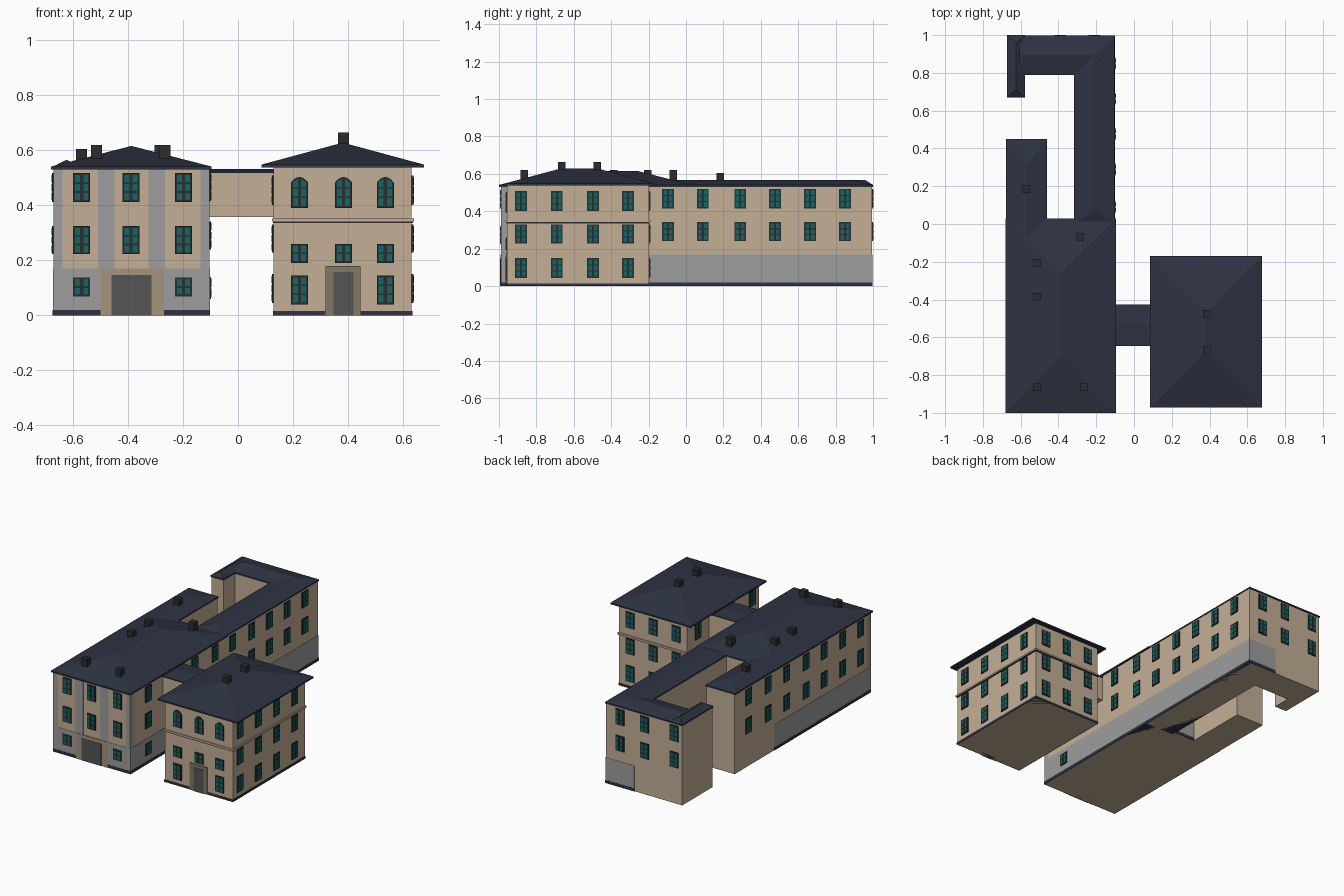
import bpy, bmesh
from mathutils import Vector

if "Cube" in bpy.data.objects:
    bpy.data.objects.remove(bpy.data.objects["Cube"])


def mat(name, r, g, b):
    m = bpy.data.materials.new(name)
    m.diffuse_color = (r, g, b, 1)
    m.use_nodes = True
    m.node_tree.nodes["Principled BSDF"].inputs["Base Color"].default_value = m.diffuse_color
    return m


WALL = mat("plaster", .55, .43, .30)
ROOF = mat("slate", .027, .033, .055)
GREY = mat("grey_render", .34, .34, .34)
DARK = mat("frame_dark", .025, .025, .027)
GLASS = mat("glass", .005, .14, .14)
DOOR = mat("door", .09, .09, .09)
STONE = mat("door_stone", .22, .19, .13)
SAND = mat("gate_stone", .38, .29, .2)


def finish(name, bm, *mats):
    bmesh.ops.recalc_face_normals(bm, faces=bm.faces[:])
    me = bpy.data.meshes.new(name)
    bm.to_mesh(me)
    bm.free()
    for m in mats:
        me.materials.append(m)
    ob = bpy.data.objects.new(name, me)
    bpy.context.collection.objects.link(ob)
    return ob


def prism(bm, low, high, slot=0):
    a = [bm.verts.new(p) for p in low]
    b = [bm.verts.new(p) for p in high]
    n = len(a)
    faces = [bm.faces.new(a[::-1]), bm.faces.new(b)]
    faces += [bm.faces.new((a[i], a[(i + 1) % n], b[(i + 1) % n], b[i])) for i in range(n)]
    for f in faces:
        f.material_index = slot


def rect(x0, x1, y0, y1, z):
    return [(x0, y0, z), (x1, y0, z), (x1, y1, z), (x0, y1, z)]


def box(name, x0, x1, y0, y1, z0, z1, m):
    bm = bmesh.new()
    prism(bm, rect(x0, x1, y0, y1, z0), rect(x0, x1, y0, y1, z1))
    return finish(name, bm, m)


def hip_roof(name, x0, x1, y0, y1, z0, z1, in0, in1, along="y", edge=.01):
    """Eave slab with a ridge; in0/in1 pull the ridge ends inward (0 = gable)."""
    bm = bmesh.new()
    low = [bm.verts.new(p) for p in rect(x0, x1, y0, y1, z0 - edge)]
    a, b, c, d = [bm.verts.new(p) for p in rect(x0, x1, y0, y1, z0)]
    bm.faces.new(low[::-1])
    for i in range(4):
        top = (a, b, c, d)
        bm.faces.new((low[i], low[(i + 1) % 4], top[(i + 1) % 4], top[i]))
    if along == "y":
        p = bm.verts.new(((x0 + x1) / 2, y0 + in0, z1))
        q = bm.verts.new(((x0 + x1) / 2, y1 - in1, z1))
        fs = [(a, b, p), (b, c, q, p), (c, d, q), (d, a, p, q)]
    else:
        p = bm.verts.new((x0 + in0, (y0 + y1) / 2, z1))
        q = bm.verts.new((x1 - in1, (y0 + y1) / 2, z1))
        fs = [(a, b, q, p), (b, c, q), (c, d, p, q), (d, a, p)]
    for f in fs:
        bm.faces.new(f)
    return finish(name, bm, ROOF)


def windows(name, side, plane, items):
    """items: (position along wall, z bottom, z top, arch rise)."""
    bm = bmesh.new()
    place = {"front": lambda u, d, z: (u, plane - d, z),
             "back": lambda u, d, z: (u, plane + d, z),
             "right": lambda u, d, z: (plane + d, u, z),
             "left": lambda u, d, z: (plane - d, u, z)}[side]

    def panel(c, u0, u1, z0, z1, rise, half, d0, d1, slot):
        n = 6 if rise else 1
        us = [u1 + (u0 - u1) * i / n for i in range(n + 1)]
        pts = [(u0, z0), (u1, z0)] + [(u, z1 - rise * (u / half) ** 2) for u in us]
        prism(bm, [place(c + u, d0, z) for u, z in pts],
              [place(c + u, d1, z) for u, z in pts], slot)

    w, rim = .031, .007
    for c, z0, z1, rise in items:
        panel(c, -w, w, z0, z1, rise, w, -.005, .006, 0)
        rows = 3 if z1 - z0 > .085 else 2
        step = (z1 - z0 - 2 * rim + .006) / rows
        for s in (-1, 1):
            u0, u1 = sorted((s * .006, s * (w - rim)))
            for r in range(rows):
                b = z0 + rim + r * step
                panel(c, u0, u1, b, b + step - .006,
                      rise if r == rows - 1 else 0, w, .004, .0075, 1)
    return finish(name, bm, DARK, GLASS)


def grid(us, rows):
    return [(u, a, b, 0) for u in us for a, b in rows]


# Long house and its courtyard wings
box("long_house_walls", -.671, -.104, -.987, .025, 0, .535, WALL)
box("left_wing_walls", -.671, -.464, 0, .446, 0, .535, WALL)
box("right_wing_walls", -.315, -.104, 0, .994, 0, .535, WALL)
box("back_wing_walls", -.60, -.12, .795, .9935, 0, .535, WALL)
box("end_wing_walls", -.668, -.58, .675, .994, 0, .535, WALL)
hip_roof("long_house_roof", -.68, -.096, -1, .03, .541, .616, .30, .29)
hip_roof("left_wing_roof", -.678, -.46, -.2, .45, .541, .568, .1, .14)
hip_roof("right_wing_roof", -.318, -.102, 0, .999, .541, .566, .08, .1)
hip_roof("back_wing_roof", -.66, -.102, .79, .999, .541, .566, .08, .1, "x")
hip_roof("end_wing_roof", -.672, -.576, .67, 1, .541, .566, .04, .04)

# Grey ground storey and dark plinth
for nm, z0, z1, e, m in (("ground_storey", .02, .17, .002, GREY),
                         ("plinth", 0, .02, .003, ROOF)):
    box("long_house_" + nm, -.671 - e, -.104 + e, -.987 - e, .025 + e, z0, z1, m)
    box("right_wing_" + nm, -.314, -.104 + e, 0, .994 + e, z0, z1, m)

# Front pilasters and gate
for i, (a, b) in enumerate(((-.672, -.638), (-.51, -.45), (-.325, -.265), (-.137, -.103))):
    box(f"pilaster_{i}", a, b, -.989, -.95, .17, .534, GREY)
box("gate_surround", -.50, -.27, -.992, -.95, 0, .17, SAND)
box("gate", -.46, -.314, -.994, -.95, 0, .147, DOOR)

# Windows of the long house
HI, MID = (.412, .517), (.222, .324)
HI2, MID2 = (.415, .52), (.24, .342)
fx = (-.569, -.389, -.198)
windows("long_front_windows", "front", -.987,
        grid(fx, (HI, MID)) + grid((fx[0], fx[2]), ((.068, .138),)))
ys = [-.096, .09, .289, .476, .663, .85]
windows("long_right_windows", "right", -.104,
        grid([-.8, -.31] + ys, (HI2, MID2)) + [(-.8, .06, .14, 0)])
windows("long_left_windows", "left", -.671,
        grid([-.88, -.69, -.495, -.305, -.1, .095, .3], (HI, MID)))
windows("back_windows", "back", .994, grid((-.21, -.39, -.61), (HI2, MID2)))

# Square house
box("square_house_walls", .13, .632, -.957, -.198, 0, .537, WALL)
box("square_house_plinth", .127, .635, -.96, -.195, 0, .015, ROOF)
box("square_house_ledge", .124, .64, -.964, -.19, .342, .352, WALL)
box("square_house_ledge_trim", .127, .636, -.961, -.194, .336, .342, DARK)
hip_roof("square_house_roof", .085, .677, -.972, -.17, .548, .628, .30, .30)
box("door_surround", .318, .445, -.963, -.93, 0, .18, STONE)
box("door", .347, .42, -.966, -.93, 0, .157, DOOR)
hx = (.224, .384, .536)
windows("square_front_windows", "front", -.957,
        [(x, .39, .503, .02) for x in hx] + grid(hx, ((.19, .26),))
        + grid((hx[0], hx[2]), ((.04, .145),)))
rows = ((.402, .508), (.228, .33), (.044, .15))
hy = (-.882, -.69, -.497, -.31)
windows("square_right_windows", "right", .632, grid(hy, rows))
windows("square_back_windows", "back", -.198, grid((.21, .38, .55), rows))
windows("square_left_windows", "left", .13,
        grid((hy[0], hy[3]), rows) + grid(hy[1:3], rows[1:]))

# Raised bridge between the houses
box("bridge_walls", -.11, .14, -.64, -.43, .358, .52, WALL)
hip_roof("bridge_roof", -.11, .14, -.647, -.425, .524, .532, 0, 0, "x", .006)

# Chimneys
for i, (x, y, z) in enumerate(((-.515, -.865, .62), (-.265, -.865, .62), (-.515, -.385, .62),
                               (-.515, -.205, .62), (-.284, -.067, .62), (-.57, .183, .604),
                               (.384, -.475, .664), (.384, -.665, .664))):
    box(f"chimney_{i}", x - .02, x + .02, y - .02, y + .02, z - .085, z, DARK)
